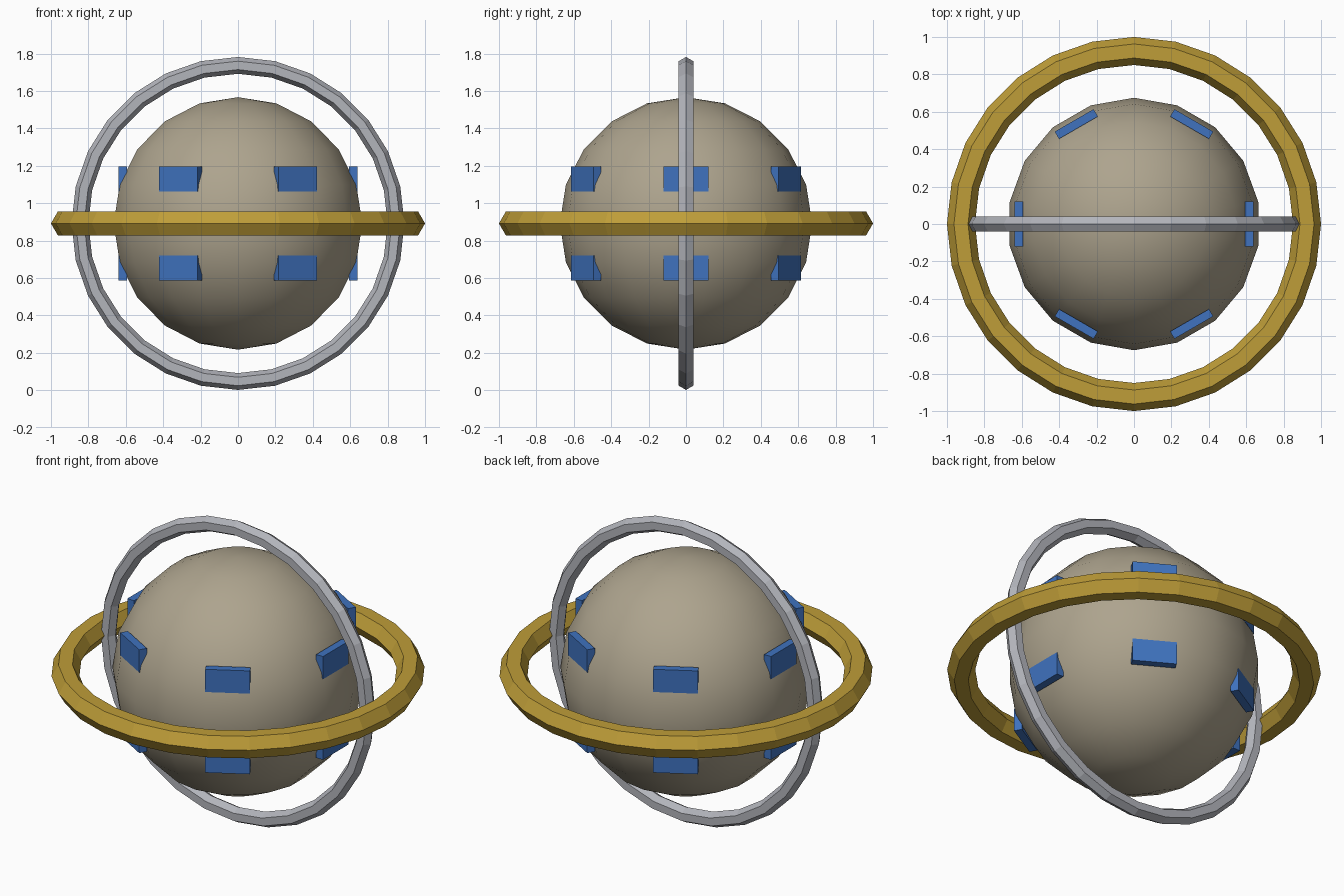
import bpy
from math import radians, cos, sin, pi

cube = bpy.data.objects.get("Cube")
if cube:
    bpy.data.objects.remove(cube, do_unlink=True)

CENTRE_Z = 0.892


def material(name, rgb):
    m = bpy.data.materials.new(name)
    m.use_nodes = True
    colour = (*rgb, 1.0)
    m.diffuse_color = colour
    m.node_tree.nodes["Principled BSDF"].inputs["Base Color"].default_value = colour
    return m


stone = material("warm grey", (0.42, 0.37, 0.27))
gold = material("gold", (0.52, 0.34, 0.04))
silver = material("silver", (0.45, 0.46, 0.50))
blue = material("panel blue", (0.05, 0.17, 0.52))


def finish(name, mat):
    obj = bpy.context.object
    obj.name = obj.data.name = name
    obj.data.materials.append(mat)
    return obj


def ring(name, mat, major, minor, tilt=0.0):
    bpy.ops.mesh.primitive_torus_add(
        major_radius=major, minor_radius=minor, major_segments=28,
        minor_segments=6, location=(0, 0, CENTRE_Z), rotation=(tilt, 0, 0))
    finish(name, mat)
    bpy.ops.object.shade_flat()


# Central globe
bpy.ops.mesh.primitive_uv_sphere_add(
    segments=18, ring_count=10, radius=0.675, location=(0, 0, CENTRE_Z))
finish("globe", stone)
bpy.ops.object.shade_smooth()

# Horizontal and upright rings
ring("equator_ring", gold, 0.925, 0.075)
ring("upright_ring", silver, 0.845, 0.045, radians(90))

# Two rows of six panels around the globe
for row, dz in (("upper", 0.238), ("lower", -0.238)):
    for i in range(6):
        a = i * pi / 3
        bpy.ops.mesh.primitive_cube_add(
            size=1, rotation=(0, 0, a),
            location=(0.617 * cos(a), 0.617 * sin(a), CENTRE_Z + dz))
        panel = finish(f"{row}_panel_{i + 1}", blue)
        panel.scale = (0.045, 0.24, 0.134)
